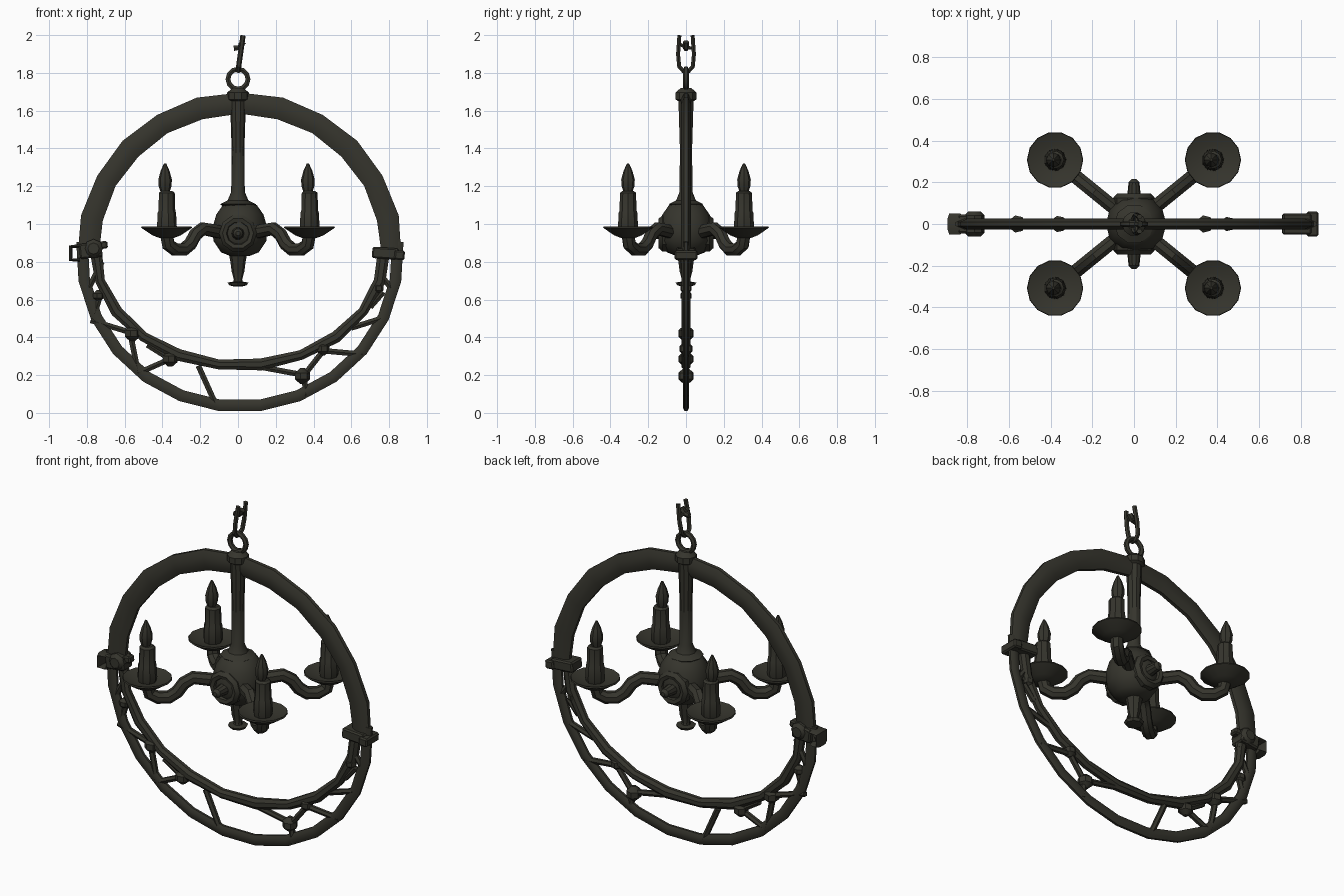
import bpy, bmesh
from math import sin, cos, pi, radians
from mathutils import Vector, Matrix

cube = bpy.data.objects.get("Cube")
if cube:
    bpy.data.objects.remove(cube, do_unlink=True)

iron = bpy.data.materials.new("dark_iron")
iron.use_nodes = True
COLOR = (0.036, 0.035, 0.026, 1)
iron.diffuse_color = COLOR
iron.node_tree.nodes["Principled BSDF"].inputs["Base Color"].default_value = COLOR
iron.node_tree.nodes["Principled BSDF"].inputs["Roughness"].default_value = 0.8
Y = Vector((0, 1, 0))


def finish(name, bm):
    bmesh.ops.recalc_face_normals(bm, faces=bm.faces)
    mesh = bpy.data.meshes.new(name)
    bm.to_mesh(mesh)
    bm.free()
    mesh.materials.append(iron)
    obj = bpy.data.objects.new(name, mesh)
    bpy.context.collection.objects.link(obj)
    bpy.ops.object.select_all(action='DESELECT')
    obj.select_set(True)
    bpy.context.view_layer.objects.active = obj
    bpy.ops.object.shade_smooth_by_angle(angle=radians(35))
    return obj


def skin(name, rings, closed=False):
    """Join rings of points into a surface, capped unless closed."""
    bm = bmesh.new()
    loops = [[bm.verts.new(p) for p in r] for r in rings]
    n = len(loops[0])
    pairs = list(zip(loops, loops[1:]))
    if closed:
        pairs.append((loops[-1], loops[0]))
    else:
        bm.faces.new(loops[0])
        bm.faces.new(loops[-1])
    for a, b in pairs:
        for i in range(n):
            j = (i + 1) % n
            bm.faces.new((a[i], a[j], b[j], b[i]))
    return finish(name, bm)


def tube(name, path, width, depth, ref=Y, sides=8, closed=False):
    """Sweep an ellipse along a planar path; ref is the plane's normal."""
    path = [Vector(p) for p in path]
    n = len(path)
    rings = []
    for i, p in enumerate(path):
        if closed:
            t = path[(i + 1) % n] - path[i - 1]
        else:
            t = path[min(i + 1, n - 1)] - path[max(i - 1, 0)]
        side = t.cross(ref).normalized()
        w = width[i] if isinstance(width, list) else width
        rings.append([p + side * w * cos(a) + ref * depth * sin(a)
                      for a in (2 * pi * (k + 0.5) / sides for k in range(sides))])
    return skin(name, rings, closed)


def lathe(name, profile, origin=(0, 0, 0), turn=Matrix(), sides=12):
    """Turn (radius, height) pairs about the local z axis."""
    rings = [[Vector(origin) + turn @ Vector((r * cos(a), r * sin(a), h))
              for a in (2 * pi * k / sides for k in range(sides))]
             for r, h in profile]
    return skin(name, rings)


def arc(cx, cz, a, b, start, end, steps):
    angles = [radians(start + (end - start) * i / steps) for i in range(steps + 1)]
    return [(cx + a * cos(t), 0, cz + b * sin(t)) for t in angles]


def box(name, x, z, size, tilt=0):
    bm = bmesh.new()
    bmesh.ops.create_cube(bm, size=1, matrix=Matrix.Translation((x, 0, z))
                          @ Matrix.Rotation(radians(tilt), 4, 'Y')
                          @ Matrix.Diagonal((*size, 1)))
    bmesh.ops.bevel(bm, geom=bm.edges[:], offset=0.008, segments=1, affect='EDGES')
    return finish(name, bm)


# Hoop: thick upper crescent, slim lower rim and inner lower band
tube("upper_hoop", arc(0.01, 0.85, 0.805, 0.79, -2, 182, 12),
     [0.055] + [0.064, 0.06] * 6, 0.028)
tube("lower_rim", arc(0.01, 0.85, 0.838, 0.817, 176, 364, 13), 0.033, 0.018)
tube("lower_band", arc(0.01, 0.85, 0.765, 0.6, 178, 362, 11),
     [0.035] + [0.028, 0.034] * 5 + [0.035], 0.026)

# Twig struts between rim and band
struts = [
    (-.72, .80, -.79, .66), (-.73, .62, -.76, .52), (-.78, .49, -.55, .42),
    (-.57, .42, -.53, .22), (-.53, .21, -.36, .285), (-.36, .285, -.48, .36),
    (-.21, .25, -.12, .05), (.08, .25, .35, .2), (.35, .2, .46, .34),
    (.35, .2, .36, .09), (.44, .33, .66, .31), (.60, .45, .76, .50),
    (.70, .56, .77, .64), (.75, .74, .81, .66),
]
for x1, z1, x2, z2 in struts:
    tube("strut", [(x1, 0, z1), (x2, 0, z2)], 0.017, 0.017, sides=6)

# Knots where the twigs branch
for x, z, r in [(-.36, .285, .04), (-.56, .42, .042), (-.74, .62, .03),
                (.34, .195, .042), (.45, .34, .035), (.74, .66, .03)]:
    lathe("knot", [(r * .3, -r), (r, -r * .4), (r, r * .4), (r * .3, r)],
          (x, 0, z), sides=7)

# Side clamps
box("right_clamp", -0.78, 0.86, (0.12, 0.09, 0.08), -6)
box("right_clamp_bar", -0.75, 0.885, (0.12, 0.05, 0.04), -6)
lathe("right_clamp_knob", [(.03, -.06), (.05, -.04), (.05, .04), (.03, .06)],
      (-0.765, 0, 0.87), Matrix.Rotation(pi / 2, 3, 'X'), 8)
tube("right_clamp_loop", [(-.84, 0, .81), (-.885, 0, .81), (-.885, 0, .88),
                          (-.83, 0, .885)], 0.012, 0.05, sides=6)
box("left_clamp", 0.78, 0.845, (0.14, 0.1, 0.06), 4)
box("left_clamp_end", 0.855, 0.835, (0.055, 0.12, 0.05), 4)
box("left_clamp_tip", 0.73, 0.85, (0.035, 0.06, 0.035))

# Stem and top collar
lathe("stem", [(.05, 1.07), (.095, 1.105), (.055, 1.125), (.036, 1.17),
               (.034, 1.4), (.042, 1.65), (.058, 1.66), (.058, 1.695),
               (.03, 1.72)], sides=10)

# Hub with front and back bosses
hub = [(.05, .83), (.10, .85), (.14, .91), (.145, .98), (.125, 1.05), (.09, 1.1), (.04, 1.12)]
lathe("hub", hub, (0.01, 0, 0), sides=12)
for s, name in ((1, "front_boss"), (-1, "back_boss")):
    lathe(name, [(.10, .07), (.10, .125), (.082, .145), (.062, .14), (.055, .12),
                 (.035, .125), (.03, .16), (.026, .2), (.012, .215)],
          (0, 0, 0.95), Matrix.Rotation(s * pi / 2, 3, 'X'), 10)

# Lower finial
lathe("lower_finial", [(.05, .85), (.04, .80), (.034, .75), (.022, .705),
                       (.025, .695), (.055, .69), (.045, .675), (.015, .668)], sides=8)

# Four arms, each with drip dish, candle and flame
arm_profile = [(.08, .95), (.17, .965), (.24, .975), (.29, .945), (.325, .895),
               (.37, .865), (.43, .865), (.475, .89), (.488, .95)]
for sx in (-1, 1):
    for sy in (-1, 1):
        out = Vector((sx * 0.378, sy * 0.307, 0)).normalized()
        up = Vector((0, 0, 1))
        tube("arm", [out * r + up * z for r, z in arm_profile], 0.036, 0.036,
             ref=out.cross(up))
        base = (sx * 0.378, sy * 0.307, 0)
        lathe("drip_dish", [(.035, .925), (.075, .94), (.135, .98), (.132, .988),
                            (.07, .965), (.04, .965)], base, sides=14)
        lathe("candle", [(.045, .95), (.054, .985), (.05, 1.06), (.046, 1.07),
                         (.043, 1.165), (.03, 1.175)], base, sides=9)
        lathe("flame", [(.022, 1.165), (.034, 1.20), (.036, 1.235), (.024, 1.28),
                        (.006, 1.32)], (base[0] - 0.008, base[1], 0), sides=8)

# Hanging chain: round link, open long link and a broken stub
tube("round_link", arc(0, 1.767, 0.053, 0.053, 0, 330, 11), 0.015, 0.015,
     sides=6, closed=True)
link = [(-.035, 2), (-.042, 1.9), (-.036, 1.835), (-.015, 1.812),
        (.015, 1.812), (.036, 1.835), (.042, 1.9), (.035, 2)]
slant = 0.14
ref = Vector((1, 0, -slant)).normalized()
tube("long_link", [((z - 1.81) * slant, y, z - .002) for y, z in link],
     0.012, 0.014, ref=ref, sides=6)
tube("broken_stub", [(-.022, 0, 1.93), (.01, 0, 1.935), (.03, 0, 1.965)], 0.016, 0.016, sides=6)
tube("stub_bar", [(.012, -.04, 1.955), (.012, 0, 1.935), (.012, .04, 1.93)],
     0.01, 0.01, ref=Vector((1, 0, 0)), sides=6)
